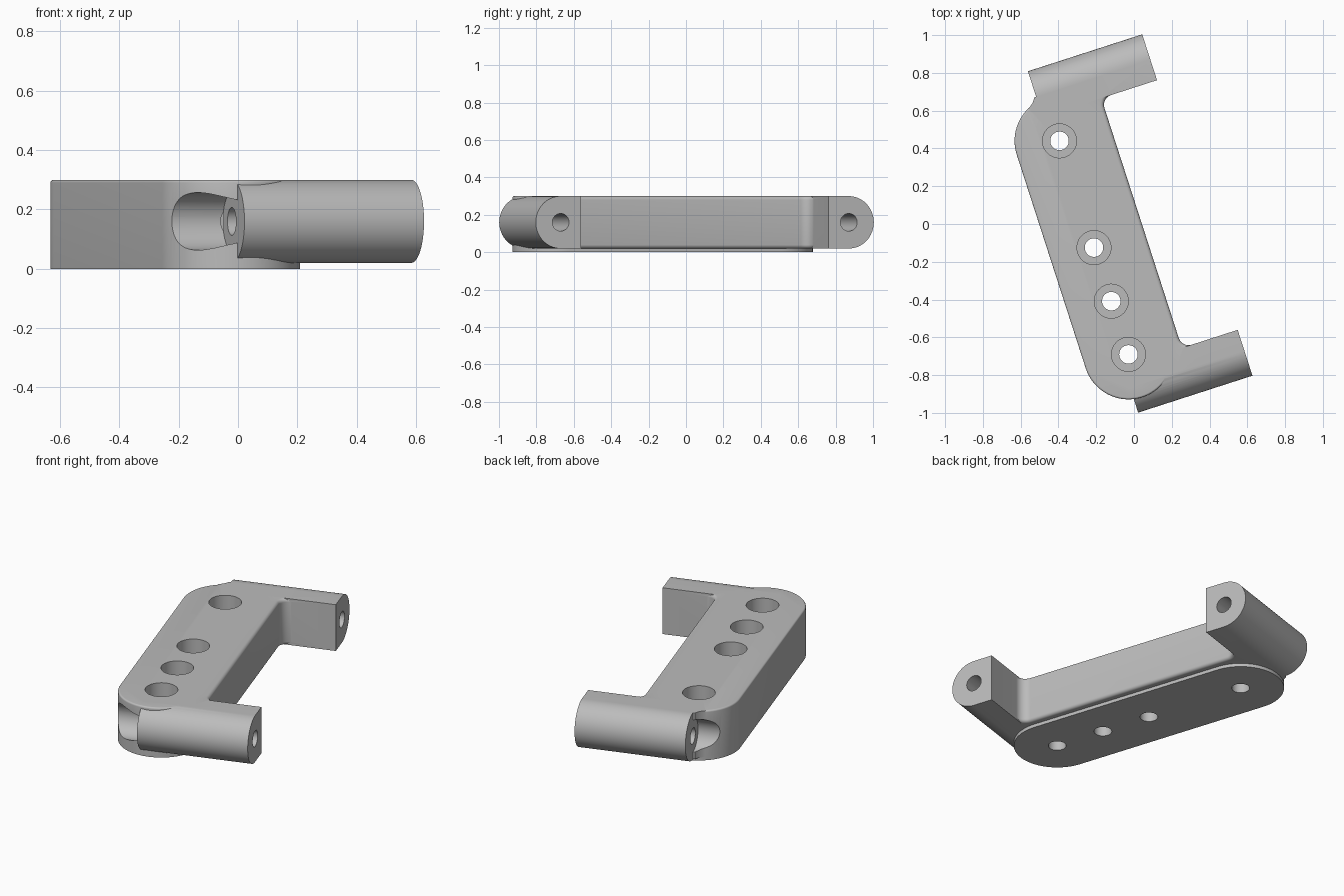
import bpy, bmesh, math
from math import sin, cos, radians, pi
from mathutils import Matrix

cube = bpy.data.objects.get("Cube")
if cube:
    bpy.data.objects.remove(cube, do_unlink=True)

grey = bpy.data.materials.new("plain grey")
grey.use_nodes = True
grey.diffuse_color = (0.5, 0.5, 0.5, 1)
grey.node_tree.nodes["Principled BSDF"].inputs["Base Color"].default_value = (0.5, 0.5, 0.5, 1)

# Main sizes, in the bracket's own straight frame
BASE, TOP = 0.02, 0.3
BAR_X, BAR_R = -0.24, 0.238
BAR_ENDS = (0.54, -0.648)
EDGE_X, HEEL_X, TIP_X = 0.04, -0.286, 0.35
ARM_R, ARM_Z = 0.14, 0.16
ARM_AXES = (0.802, -0.817)
ARM_INNER = (0.687, -0.702)


def arc(cx, cy, r, a0, a1, n=16):
    return [(round(cx + r * cos(radians(a0 + (a1 - a0) * i / n)), 6),
             round(cy + r * sin(radians(a0 + (a1 - a0) * i / n)), 6)) for i in range(n + 1)]


def circle(cx, cy, r, n=48):
    return arc(cx, cy, r, 0, 360, n)[:-1]


def prism(name, pts, lo, hi, axis="z", bevel=0, rule=None):
    """Extrude a profile along an axis, with optional rounded edges."""
    place = (lambda a, b, h: (a, b, h)) if axis == "z" else (lambda a, b, h: (h, a, b))
    bm = bmesh.new()
    rings = [[bm.verts.new(place(a, b, h)) for a, b in pts] for h in (lo, hi)]
    bm.faces.new(rings[0][::-1])
    bm.faces.new(rings[1])
    for i in range(len(pts)):
        j = (i + 1) % len(pts)
        bm.faces.new((rings[0][i], rings[0][j], rings[1][j], rings[1][i]))
    bmesh.ops.recalc_face_normals(bm, faces=bm.faces[:])
    if bevel:
        edges = [e for e in bm.edges if all(rule(v.co) for v in e.verts)
                 and abs(e.verts[0].co.z - e.verts[1].co.z) < 1e-5]
        bmesh.ops.bevel(bm, geom=edges, offset=bevel, segments=5, profile=0.5, affect='EDGES')
    mesh = bpy.data.meshes.new(name)
    bm.to_mesh(mesh)
    bm.free()
    mesh.materials.append(grey)
    obj = bpy.data.objects.new(name, mesh)
    bpy.context.collection.objects.link(obj)
    return obj


def combine(target, other, operation):
    other.hide_render = True
    mod = target.modifiers.new("join", 'BOOLEAN')
    mod.operation, mod.solver, mod.object = operation, 'EXACT', other
    bpy.context.view_layer.objects.active = target
    bpy.ops.object.modifier_apply(modifier=mod.name)
    bpy.data.objects.remove(other, do_unlink=True)


# Round-ended mounting bar
stadium = arc(BAR_X, BAR_ENDS[0], BAR_R, 0, 180, 40) + arc(BAR_X, BAR_ENDS[1], BAR_R, 180, 360, 40)
bracket = prism("bracket_body", stadium, 0, TOP, bevel=0.01, rule=lambda c: c.z > 0.2)

# Web joining the bar and arms, with rounded inner corners
r = 0.055
web = arc(HEEL_X - 0.1, 0.845, 0.1, -27, -64.4)
web += [(BAR_X, BAR_ENDS[0]), (BAR_X, ARM_AXES[1]), (EDGE_X + r, ARM_AXES[1])]
web += arc(EDGE_X + r, ARM_INNER[1] + r, r, 270, 180)
web += arc(EDGE_X + r, ARM_INNER[0] - r, r, 180, 90)
web += [(EDGE_X + r, ARM_AXES[0])]
combine(bracket, prism("web", web, BASE, TOP, bevel=0.02, rule=lambda c: c.x > 0.03), 'UNION')

# Two arms with a round outer side and a flat inner side
for axis_y, inner in zip(ARM_AXES, ARM_INNER):
    side = 1 if axis_y > 0 else -1
    profile = [(axis_y + side * (a - axis_y), z) for a, z in arc(axis_y, ARM_Z, ARM_R, -90, 90, 32)]
    profile += [(inner, TOP), (inner, BASE)]
    combine(bracket, prism("arm", profile, HEEL_X, TIP_X, "x"), 'UNION')

# Screw-head pocket behind each arm, then the hole along the arm
for axis_y in ARM_AXES:
    combine(bracket, prism("pocket", circle(axis_y, ARM_Z, 0.097), -0.7, HEEL_X, "x"), 'DIFFERENCE')
    combine(bracket, prism("arm_hole", circle(axis_y, ARM_Z, 0.047, 32), -0.5, 0.5, "x"), 'DIFFERENCE')

# Counterbored mounting holes
for y in (BAR_ENDS[0], -0.054, -0.352, BAR_ENDS[1]):
    combine(bracket, prism("bolt_hole", circle(BAR_X, y, 0.049), -0.1, 0.4), 'DIFFERENCE')
    combine(bracket, prism("counterbore", circle(BAR_X, y, 0.09), 0.12, 0.4), 'DIFFERENCE')

# Turn the bracket to its resting angle and smooth the curves
bracket.data.transform(Matrix.Rotation(radians(17.9), 4, 'Z'))
bpy.ops.object.select_all(action='DESELECT')
bracket.select_set(True)
bpy.context.view_layer.objects.active = bracket
bpy.ops.object.shade_smooth_by_angle(angle=radians(30))
